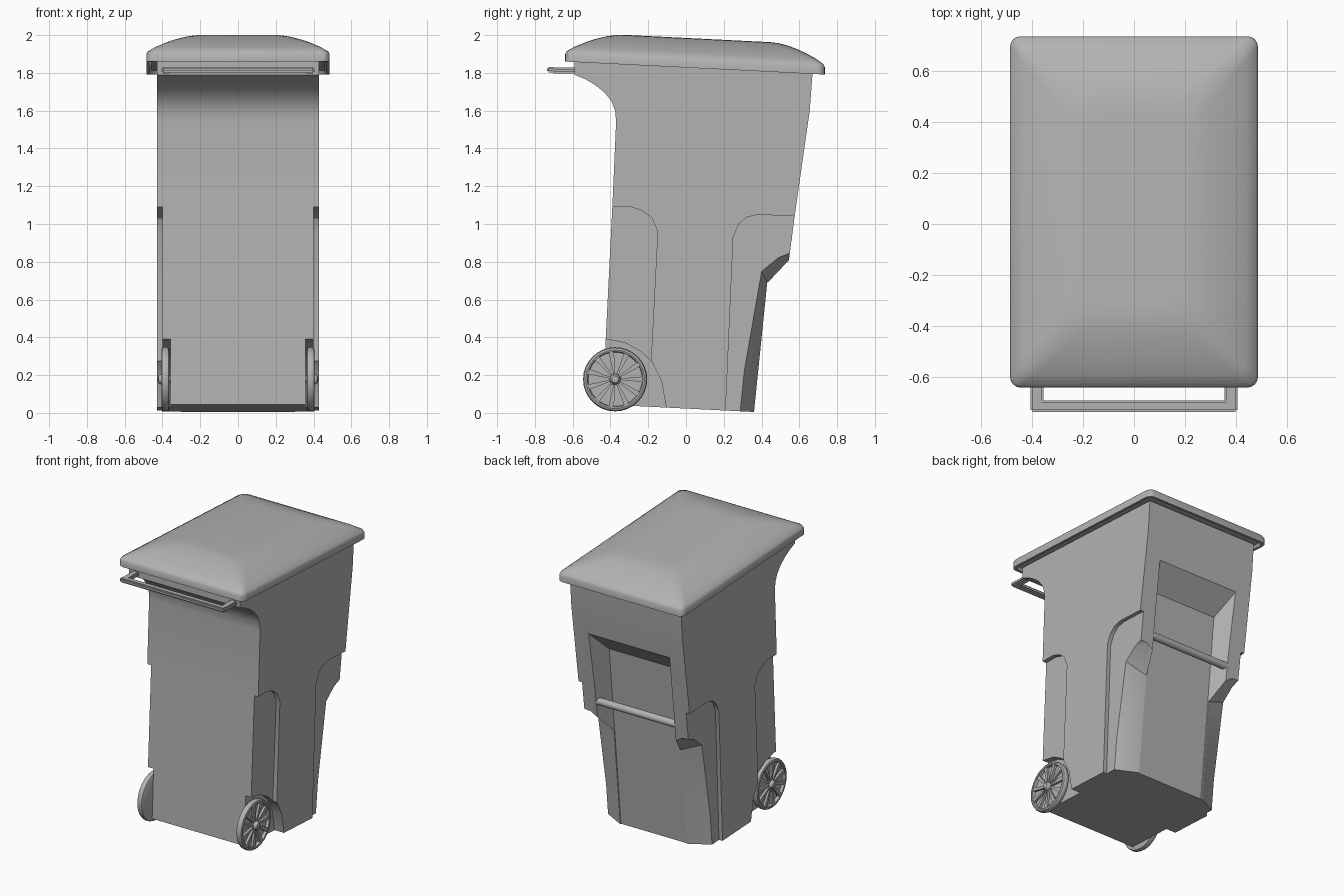
import bpy, bmesh, math
from mathutils import Vector, Matrix

if "Cube" in bpy.data.objects:
    bpy.data.objects.remove(bpy.data.objects["Cube"], do_unlink=True)

grey = bpy.data.materials.new("plastic grey")
grey.use_nodes = True
TONE = (0.45, 0.45, 0.45, 1)
grey.diffuse_color = TONE
grey.node_tree.nodes["Principled BSDF"].inputs["Base Color"].default_value = TONE


def finish(bm, name, angle=30):
    """Turn a bmesh into a shaded object."""
    bmesh.ops.recalc_face_normals(bm, faces=bm.faces)
    mesh = bpy.data.meshes.new(name)
    bm.to_mesh(mesh)
    bm.free()
    mesh.materials.append(grey)
    ob = bpy.data.objects.new(name, mesh)
    bpy.context.scene.collection.objects.link(ob)
    smooth(ob, angle)
    return ob


def smooth(ob, angle):
    bpy.ops.object.select_all(action='DESELECT')
    ob.select_set(True)
    bpy.context.view_layer.objects.active = ob
    bpy.ops.object.shade_smooth_by_angle(angle=math.radians(angle))


def prism(bm, outline, x0, x1):
    """Extrude a (y, z) outline from x0 to x1."""
    face = bm.faces.new([bm.verts.new((x0, y, z)) for y, z in outline])
    moved = bmesh.ops.extrude_face_region(bm, geom=[face])["geom"]
    bmesh.ops.translate(bm, vec=(x1 - x0, 0, 0),
                        verts=[v for v in moved if isinstance(v, bmesh.types.BMVert)])


def hull(bm, points):
    verts = [bm.verts.new(p) for p in points]
    bmesh.ops.convex_hull(bm, input=verts)


def carve(body, build):
    """Subtract the shape made by build(bm) from the body."""
    bm = bmesh.new()
    build(bm)
    cutter = finish(bm, "cutter")
    cutter.hide_render = True
    mod = body.modifiers.new("carve", 'BOOLEAN')
    mod.operation, mod.solver, mod.object = 'DIFFERENCE', 'EXACT', cutter
    bpy.context.view_layer.objects.active = body
    bpy.ops.object.modifier_apply(modifier=mod.name)
    bpy.data.objects.remove(cutter, do_unlink=True)


def lathe(bm, profile, sides, centre):
    """Spin (radius, x) points around an axis along x."""
    verts = [bm.verts.new(Vector((x, r, 0)) + Vector(centre)) for r, x in profile]
    edges = [bm.edges.new(pair) for pair in zip(verts, verts[1:])]
    bmesh.ops.spin(bm, geom=verts + edges, cent=centre, axis=(1, 0, 0),
                   angle=math.tau, steps=sides)
    bmesh.ops.remove_doubles(bm, verts=bm.verts, dist=0.0005)


# Body: side profile extruded across the width
side_profile = [(-.59, 1.865), (-.59, 1.79), (-.53, 1.765), (-.48, 1.735), (-.43, 1.695),
                (-.395, 1.65), (-.375, 1.60), (-.37, 1.54), (-.39, 1.09), (-.425, .39),
                (-.44, .045), (.36, .005), (.43, .69), (.53, .765), (.545, .81),
                (.575, 1.04), (.655, 1.6), (.67, 1.80)]
bm = bmesh.new()
prism(bm, side_profile, -.43, .43)
body = finish(bm, "bin_body")

# Stepped-in panels on the lower sides and the wheel wells
front_step = [(-.6, 1.09), (-.29, 1.09), (-.23, 1.07), (-.18, 1.03), (-.15, .96),
              (-.205, -.1), (-.6, -.1)]
back_step = [(.8, 1.03), (.38, 1.05), (.32, 1.035), (.28, 1.0), (.25, .93),
             (.205, -.1), (.8, -.1)]
wheel_well = [(-.6, .40), (-.42, .39), (-.32, .37), (-.24, .325), (-.18, .27),
              (-.13, .17), (-.10, .0), (-.09, -.1), (-.6, -.1)]
for s in (1, -1):
    for outline, depth in ((front_step, .40), (back_step, .403), (wheel_well, .357)):
        carve(body, lambda b: prism(b, outline, s * depth, s * .6))

    # Angled lower back corner under a sloping ledge
    carve(body, lambda b: hull(b, [(s * x, y, z) for x, y, z in (
        (.262, .35, -.1), (.262, .43, .69), (.262, .65, .87),
        (.50, .225, -.1), (.50, .38, .79), (.50, .65, .89),
        (.262, .65, -.1), (.50, .65, -.1))]))

# Recessed back pocket with sloping sides
carve(body, lambda b: hull(b, [(s * x, y, z) for s in (1, -1) for x, y, z in (
    (.255, .485, 1.28), (.255, .345, -.1), (.375, .785, 1.58), (.375, .66, -.1))]))
smooth(body, 28)

# Lift bar across the pocket
bm = bmesh.new()
lathe(bm, [(0, -.31), (.025, -.31), (.025, .31), (0, .31)], 16, (0, .535, .92))
finish(bm, "lift_bar")


# Lid: rounded rectangles stacked into a tilted dome
def lid_ring(bm, inset, height, radius):
    x, front, back = .485 - .265 * inset, -.64 + .29 * inset, .735 - .265 * inset
    ring = []
    corners = ((x, back, 0), (-x, back, 1), (-x, front, 2), (x, front, 3))
    for cx, cy, quarter in corners:
        sx, sy = (1 if cx > 0 else -1), (1 if cy > 0 else -1)
        for i in range(5):
            a = (quarter + i / 4) * math.pi / 2
            px = cx - sx * radius + radius * math.cos(a)
            py = cy - sy * radius + radius * math.sin(a)
            ring.append(bm.verts.new((px, py, 1.86 - .05 * (py + .64) + height)))
    return ring


bm = bmesh.new()
rings = [lid_ring(bm, *r) for r in (
    (.10, .02, .03), (.06, .0, .04), (.0, .0, .04), (.0, .04, .04), (.03, .056, .04),
    (.18, .082, .05), (.36, .106, .06), (.55, .127, .07), (.75, .144, .08),
    (.92, .154, .08), (1.1, .157, .08))]
for low, high in zip(rings, rings[1:]):
    for i in range(len(low)):
        j = (i + 1) % len(low)
        bm.faces.new((low[i], low[j], high[j], high[i]))
bm.faces.new(rings[0])
bm.faces.new(rings[-1])
finish(bm, "lid", 35)

# Pull handle: two arms and a cross bar
bm = bmesh.new()
for centre, size in (((.38, -.635, 1.813), (.05, .15, .03)),
                     ((-.38, -.635, 1.813), (.05, .15, .03)),
                     ((0, -.713, 1.816), (.81, .045, .03))):
    bmesh.ops.create_cube(bm, size=1, matrix=Matrix.Translation(centre)
                          @ Matrix.Diagonal((*size, 1)))
bmesh.ops.bevel(bm, geom=bm.edges[:], offset=.008, segments=2, affect='EDGES')
finish(bm, "pull_handle")

# Wheels: turned tyre, dished face, hub and tapered spokes
for s, side in ((1, "left"), (-1, "right")):
    hub = (0, -.375, .178)
    bm = bmesh.new()
    lathe(bm, [(0, s * .362), (.155, s * .362), (.167, s * .368), (.17, s * .378),
               (.17, s * .392), (.165, s * .402), (.155, s * .406), (.147, s * .404),
               (.143, s * .385), (.03, s * .385), (.026, s * .412), (.018, s * .422),
               (0, s * .426)], 32, hub)
    finish(bm, side + "_wheel", 35)

    bm = bmesh.new()
    for i in range(11):
        spoke = bmesh.new()
        prism(spoke, [(.02, -.004), (.146, -.014), (.146, .014), (.02, .004)],
              s * .38, s * .401)
        spoke.transform(Matrix.Translation(hub) @ Matrix.Rotation(math.tau * i / 11, 4, 'X'))
        part = bpy.data.meshes.new("spoke")
        spoke.to_mesh(part)
        spoke.free()
        bm.from_mesh(part)
        bpy.data.meshes.remove(part)
    finish(bm, side + "_wheel_spokes")

# Axle joining the wheels
bm = bmesh.new()
lathe(bm, [(0, -.37), (.02, -.37), (.02, .37), (0, .37)], 12, (0, -.375, .178))
finish(bm, "axle")
